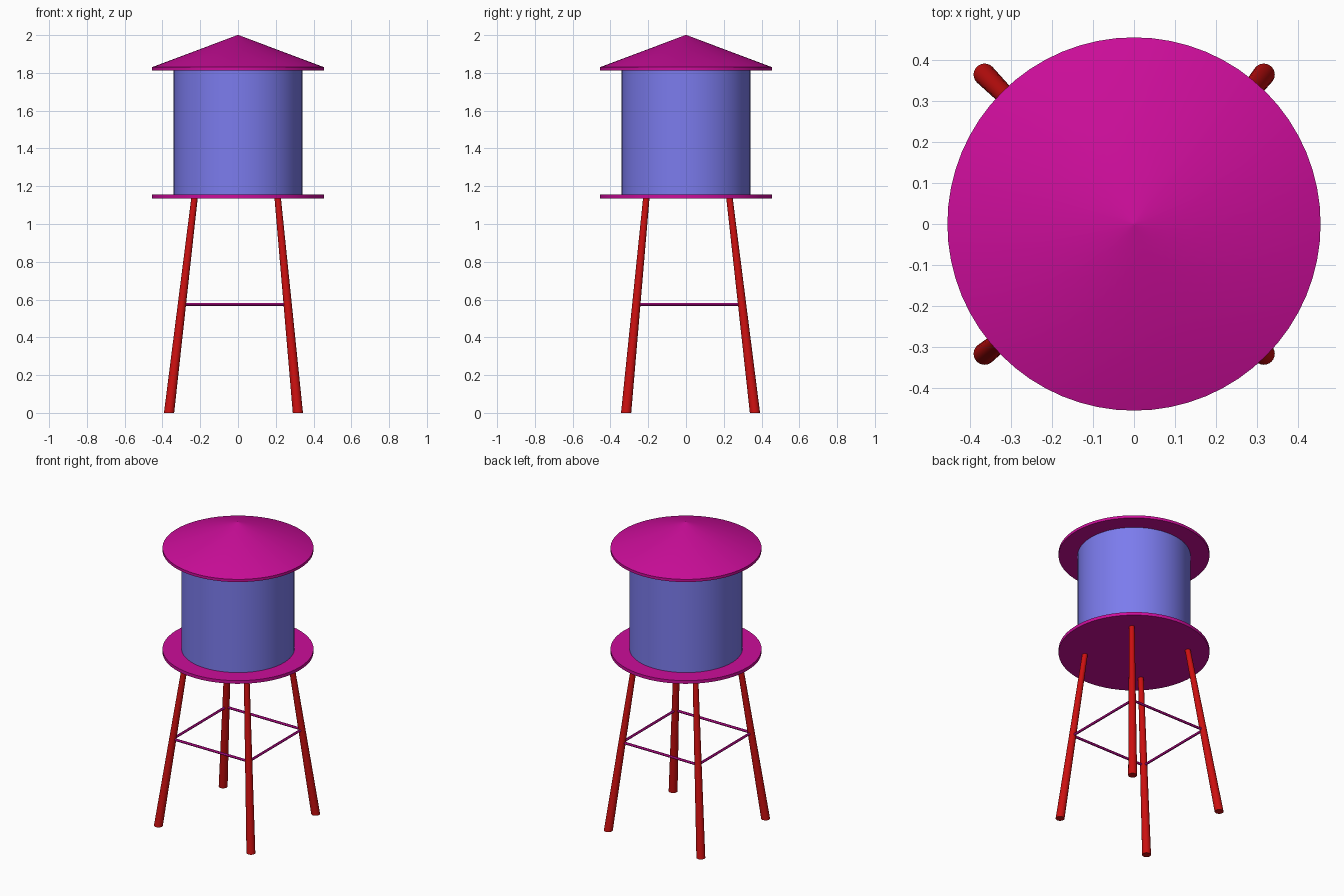
import bpy, bmesh, math
from mathutils import Vector

if "Cube" in bpy.data.objects:
    bpy.data.objects.remove(bpy.data.objects["Cube"])


def material(name, rgb):
    m = bpy.data.materials.new(name)
    m.diffuse_color = (*rgb, 1)
    m.use_nodes = True
    m.node_tree.nodes["Principled BSDF"].inputs["Base Color"].default_value = m.diffuse_color
    return m


MAGENTA = material("magenta", (0.6, 0.004, 0.32))
BLUE = material("blue", (0.2, 0.2, 0.85))
RED = material("red", (0.6, 0.005, 0.005))


def finish(name, bm, mat):
    bmesh.ops.recalc_face_normals(bm, faces=bm.faces)
    mesh = bpy.data.meshes.new(name)
    bm.to_mesh(mesh)
    bm.free()
    mesh.materials.append(mat)
    ob = bpy.data.objects.new(name, mesh)
    bpy.context.collection.objects.link(ob)
    bpy.ops.object.select_all(action='DESELECT')
    ob.select_set(True)
    bpy.context.view_layer.objects.active = ob
    bpy.ops.object.shade_smooth_by_angle(angle=math.radians(30))
    return ob


def loft(name, sections, mat, sides=64):
    """Capped stack of horizontal circles given as (x, y, z, radius)."""
    bm = bmesh.new()
    rings = []
    for x, y, z, r in sections:
        rings.append([bm.verts.new((x + r * math.cos(a), y + r * math.sin(a), z))
                      for a in (2 * math.pi * i / sides for i in range(sides))])
    for lo, hi in zip(rings, rings[1:]):
        for i in range(sides):
            j = (i + 1) % sides
            bm.faces.new((lo[i], lo[j], hi[j], hi[i]))
    bm.faces.new(rings[0][::-1])
    bm.faces.new(rings[-1])
    return finish(name, bm, mat)


def rod(name, a, b, radius, mat):
    bm = bmesh.new()
    bmesh.ops.create_cone(bm, cap_ends=True, segments=12, radius1=radius,
                          radius2=radius, depth=(b - a).length)
    ob = finish(name, bm, mat)
    ob.location = (a + b) / 2
    ob.rotation_euler = (b - a).to_track_quat('Z', 'Y').to_euler()
    return ob


# Platform, tank and conical roof
loft("platform", [(0, 0, 1.134, 0.456), (0, 0, 1.155, 0.456)], MAGENTA)
loft("tank", [(0, 0, 1.15, 0.341), (0, 0, 1.815, 0.341)], BLUE)
loft("roof", [(0, 0, 1.812, 0.456), (0, 0, 1.83, 0.456), (0, 0, 2.0, 0.003)], MAGENTA)

# Four tapered, splayed legs (the stand sits slightly off centre)
TOP_Z, BRACE_Z = 1.14, 0.575
corners = {"front_left": (-1, -1), "front_right": (1, -1),
           "back_right": (1, 1), "back_left": (-1, 1)}
joints = []
for label, (sx, sy) in corners.items():
    foot = Vector((-0.024 + sx * 0.341, 0.024 + sy * 0.341, 0))
    head = Vector((-0.010 + sx * 0.220, 0.010 + sy * 0.220, TOP_Z))
    loft(label + "_leg", [(*foot, 0.027), (*head, 0.017)], RED, 24)
    joints.append(foot.lerp(head, BRACE_Z / TOP_Z))

# Square of thin cross braces between the legs
for i, side in enumerate(("front", "right", "back", "left")):
    rod(side + "_brace", joints[i], joints[(i + 1) % 4], 0.008, MAGENTA)
